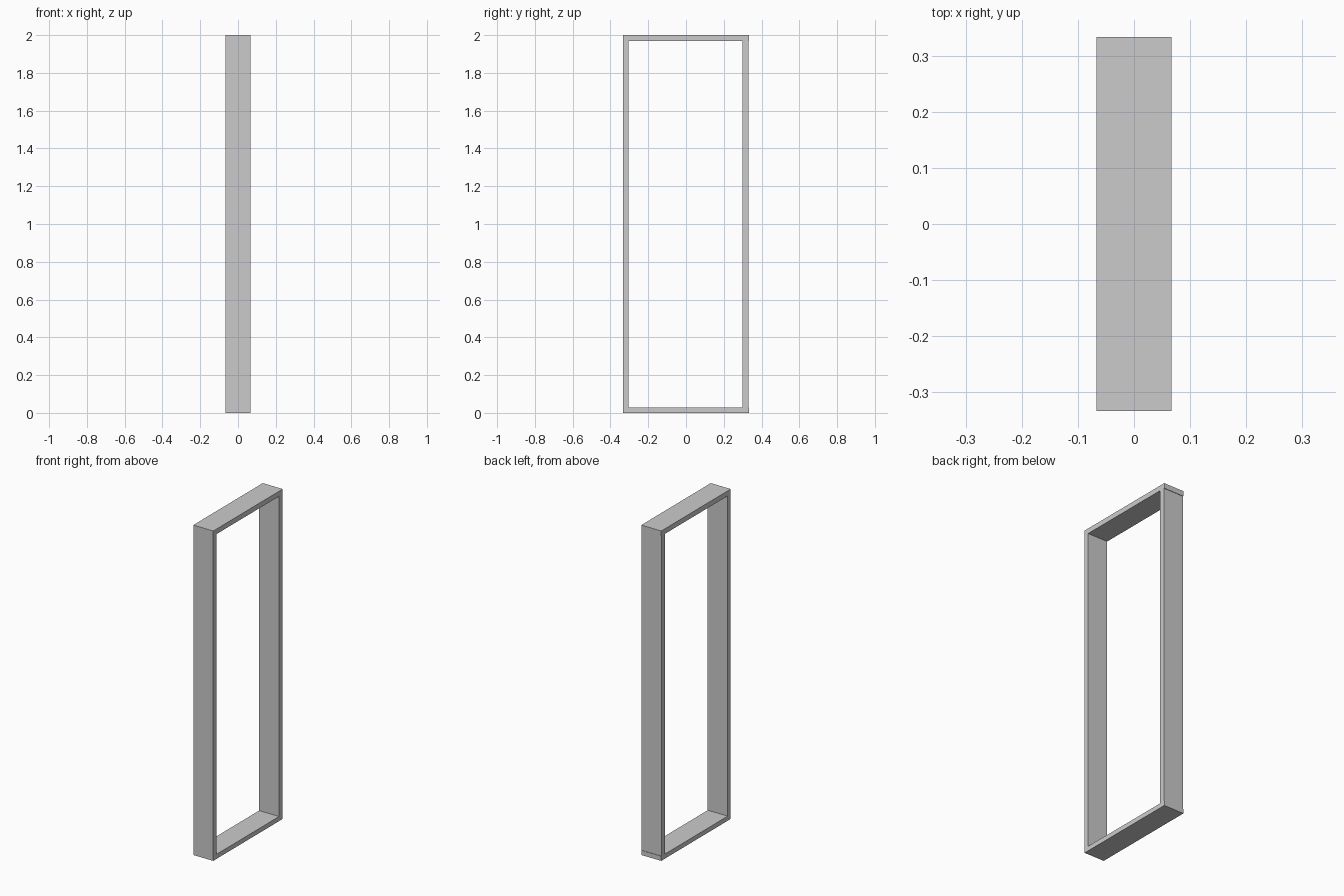
import bpy, bmesh

if "Cube" in bpy.data.objects:
    bpy.data.objects.remove(bpy.data.objects["Cube"])

HALF_DEPTH = 0.067          # half size along x
OUT, HEIGHT = 0.333, 2.0    # outer half width and height
LEFT_IN, RIGHT_IN = -0.304, 0.298
FLOOR, CEIL = 0.028, 1.969
INSET = 0.003               # post sits slightly behind the rail ends


def extrude_profile(name, points):
    """Extrude a closed y-z outline along x."""
    bm = bmesh.new()
    face = bm.faces.new([bm.verts.new((-HALF_DEPTH, y, z)) for y, z in points])
    result = bmesh.ops.extrude_face_region(bm, geom=[face], use_keep_orig=True)
    verts = [g for g in result["geom"] if isinstance(g, bmesh.types.BMVert)]
    bmesh.ops.translate(bm, verts=verts, vec=(2 * HALF_DEPTH, 0, 0))
    bmesh.ops.recalc_face_normals(bm, faces=bm.faces)
    mesh = bpy.data.meshes.new(name)
    bm.to_mesh(mesh)
    bm.free()
    obj = bpy.data.objects.new(name, mesh)
    bpy.context.collection.objects.link(obj)
    return obj


# Left post with flush top and bottom rails, one C-shaped piece
extrude_profile("frame_post_and_rails", [
    (-OUT, 0), (OUT, 0), (OUT, FLOOR), (LEFT_IN, FLOOR),
    (LEFT_IN, CEIL), (OUT, CEIL), (OUT, HEIGHT), (-OUT, HEIGHT)])

# Closing post between the rails
extrude_profile("closing_post", [
    (RIGHT_IN, FLOOR), (OUT - INSET, FLOOR),
    (OUT - INSET, CEIL), (RIGHT_IN, CEIL)])
